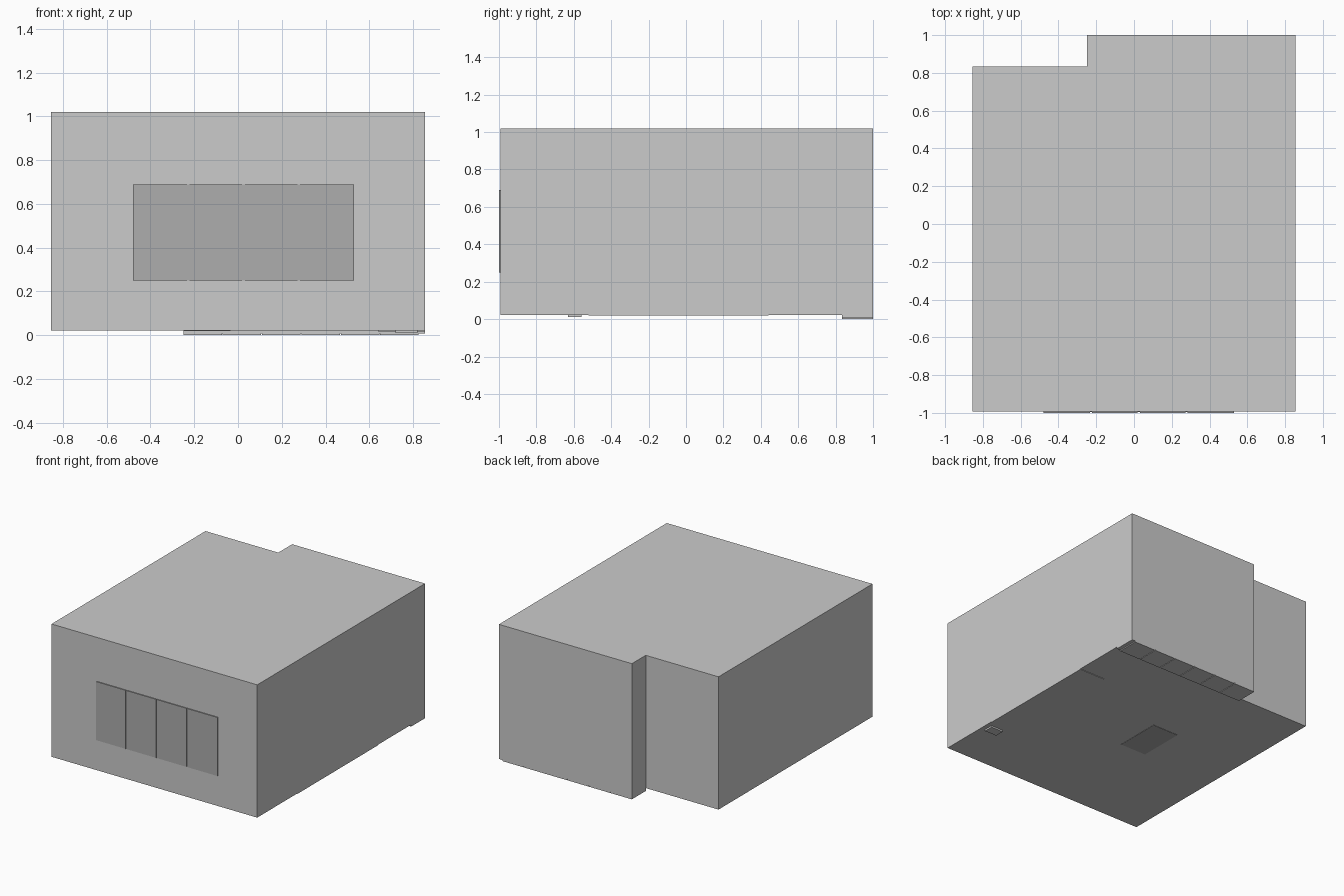
import bpy, bmesh

if "Cube" in bpy.data.objects:
    bpy.data.objects.remove(bpy.data.objects["Cube"])

dark = bpy.data.materials.new("dark_grey")
dark.diffuse_color = (0.42, 0.42, 0.42, 1)
dark.use_nodes = True
dark.node_tree.nodes["Principled BSDF"].inputs["Base Color"].default_value = dark.diffuse_color


def prism(name, outline, z0, z1, mat=None):
    """Extrude a floor-plan outline from z0 up to z1."""
    bm = bmesh.new()
    face = bm.faces.new([bm.verts.new((x, y, z0)) for x, y in outline])
    top = bmesh.ops.extrude_face_region(bm, geom=[face])["geom"]
    bmesh.ops.translate(bm, vec=(0, 0, z1 - z0),
                        verts=[g for g in top if isinstance(g, bmesh.types.BMVert)])
    bmesh.ops.recalc_face_normals(bm, faces=bm.faces)
    me = bpy.data.meshes.new(name)
    bm.to_mesh(me)
    bm.free()
    ob = bpy.data.objects.new(name, me)
    bpy.context.collection.objects.link(ob)
    if mat:
        me.materials.append(mat)
    return ob


def box(name, x, y, z, mat=None):
    return prism(name, [(x[0], y[0]), (x[1], y[0]), (x[1], y[1]), (x[0], y[1])],
                 z[0], z[1], mat)


# Room shell with the notched back left corner
W, F, B = 0.855, -0.993, 1.0
NX, NY = -0.25, 0.835
prism("room_shell", [(-W, F), (W, F), (W, B), (NX, B), (NX, NY), (-W, NY)], 0.022, 1.02)

# Front window: backing sheet and four panes with narrow gaps
box("window_backing", (-0.48, 0.53), (-0.996, F), (0.25, 0.69), dark)
pitch = 1.01 / 4
for i in range(4):
    x = -0.48 + i * pitch
    box("window_pane", (x + (0.006 if i else 0), x + pitch - (0.006 if i < 3 else 0)),
        (-1.0, -0.996), (0.25, 0.69), dark)

# Cabinet row bases under the back wall
box("cabinet_plinth", (NX, W), (NY, B), (0.008, 0.022))
for i in range(6):
    x = NX + i * 0.18
    box("cabinet_base", (x, x + 0.176), (NY, B), (0.0, 0.022))

# Underside details showing through the floor
box("side_unit_base", (0.64, W), (-0.52, 0.44), (0.018, 0.022))
box("small_foot", (0.72, 0.82), (-0.63, -0.56), (0.01, 0.022))
box("floor_patch", (-0.25, -0.035), (-0.18, 0.17), (0.020, 0.022), dark)
